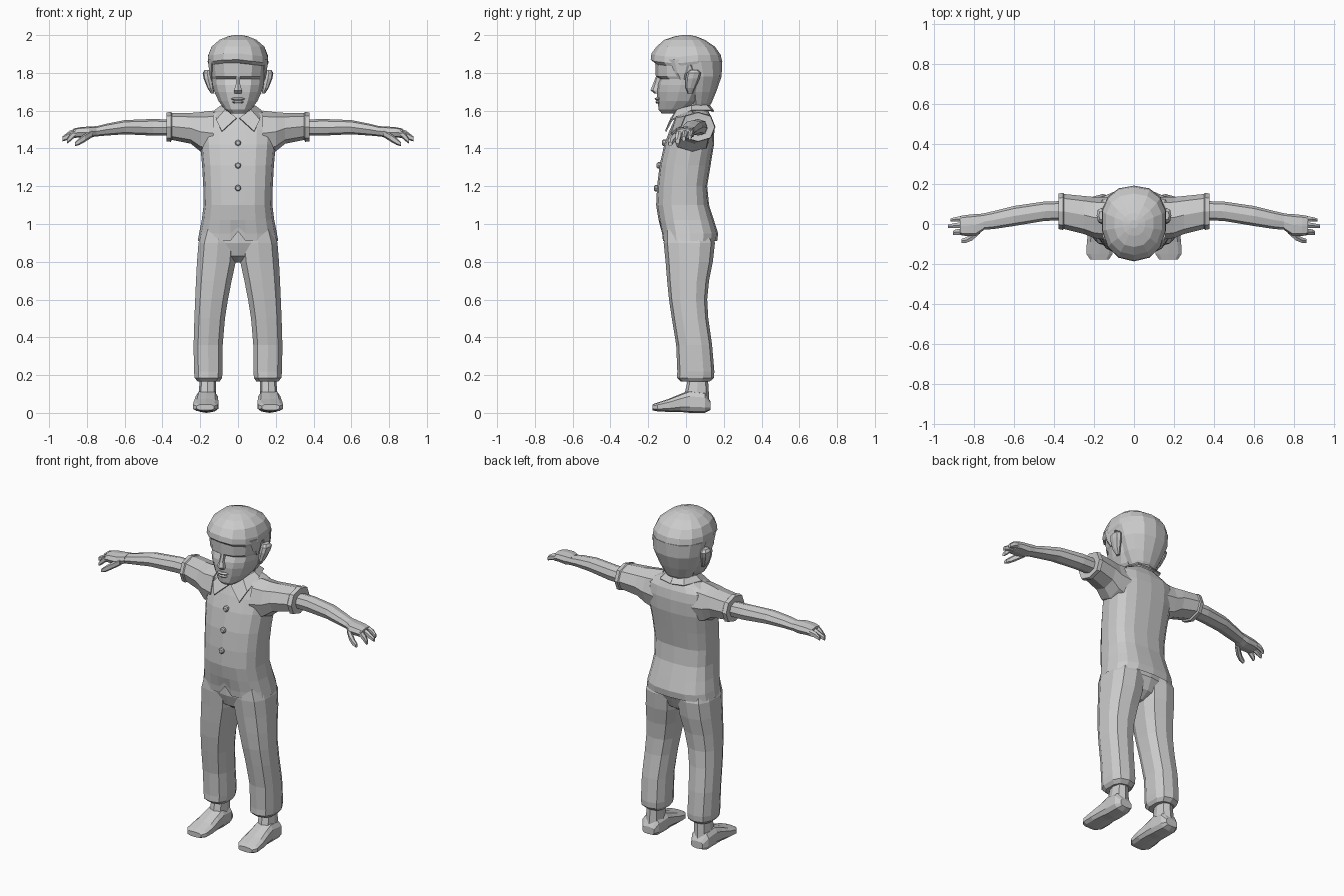
import bpy, bmesh, math
from mathutils import Vector

mat = bpy.data.materials.new("plain_grey")
mat.diffuse_color = (0.6, 0.6, 0.6, 1)


def finish(name, bm, mirror=False, thick=0):
    bmesh.ops.recalc_face_normals(bm, faces=bm.faces)
    me = bpy.data.meshes.new(name)
    bm.to_mesh(me)
    bm.free()
    me.materials.append(mat)
    ob = bpy.data.objects.new(name, me)
    bpy.context.collection.objects.link(ob)
    if thick:
        m = ob.modifiers.new("thickness", 'SOLIDIFY')
        m.thickness, m.offset = thick, 0
    if mirror:
        ob.modifiers.new("mirror", 'MIRROR').use_mirror_merge = False
    return ob


def loft(rings, axis='z', n=12, p=0.8, caps=(True, True)):
    """Each ring: (position on axis, a0, a1, b0, b1[, b of widest point])."""
    bm = bmesh.new()
    rows = []
    for r in rings:
        h, a0, a1, b0, b1 = r[:5]
        mid = r[5] if len(r) > 5 else (b0 + b1) / 2
        row = []
        for i in range(n):
            t = 2 * math.pi * i / n
            s, c = round(math.sin(t), 6), round(math.cos(t), 6)
            a = (a0 + a1) / 2 + (a1 - a0) / 2 * math.copysign(abs(s) ** p, s)
            b = mid - (mid - b0 if c > 0 else b1 - mid) * math.copysign(abs(c) ** p, c)
            row.append(bm.verts.new({'z': (a, b, h), 'x': (h, a, b), 'y': (a, h, b)}[axis]))
        rows.append(row)
    for lo, hi in zip(rows, rows[1:]):
        for i in range(n):
            j = (i + 1) % n
            bm.faces.new((lo[i], lo[j], hi[j], hi[i]))
    if caps[0]:
        bm.faces.new(rows[0])
    if caps[1]:
        bm.faces.new(rows[-1])
    return bm


def sym(*rings):
    """Rings symmetric in x: (z, half width, front y, back y[, mid y])."""
    return [(r[0], -r[1], r[1]) + tuple(r[2:]) for r in rings]


# Shirt body with a notch in the front hem
bm = loft(sym((0.91, .213, -.125, .165, .02), (0.95, .206, -.13, .17, .02),
              (1.02, .192, -.145, .148, .01), (1.10, .182, -.158, .122, 0),
              (1.20, .184, -.153, .112, 0), (1.31, .19, -.14, .13, .01),
              (1.42, .2, -.115, .148, .03), (1.50, .205, -.085, .15, .04),
              (1.555, .2, -.06, .14, .05), (1.585, .15, -.045, .125, .05),
              (1.615, .075, -.03, .11, .045)), n=16, p=.75, caps=(False, True))
for x in (-.04, .04):
    bmesh.ops.bisect_plane(bm, geom=bm.verts[:] + bm.edges[:] + bm.faces[:],
                           plane_co=(x, 0, 0), plane_no=(1, 0, 0))
for v in bm.verts:
    if abs(v.co.x) < .001 and v.co.y < 0 and v.co.z < .98:
        v.co.z = .96 if v.co.z < .93 else .985
finish("shirt_body", bm)

# Sleeves with an inset opening
finish("sleeves", loft([(.13, -.08, .135, 1.36, 1.60), (.2, -.07, .135, 1.385, 1.592),
                        (.25, -.05, .14, 1.425, 1.588), (.35, -.025, .15, 1.445, 1.588),
                        (.355, -.03, .156, 1.435, 1.594), (.378, -.025, .152, 1.437, 1.59),
                        (.376, 0, .125, 1.46, 1.565)], 'x', 8, .85), True)

# Collar flaps
upper = [(.008, -.078, 1.56), (.065, -.045, 1.605), (.088, .03, 1.625), (.06, .105, 1.63), (0, .122, 1.63)]
lower = [(.085, -.108, 1.49), (.115, -.075, 1.55), (.122, .03, 1.6), (.08, .135, 1.6), (0, .147, 1.595)]
bm = bmesh.new()
u, l = ([bm.verts.new(c) for c in row] for row in (upper, lower))
for i in range(4):
    bm.faces.new((u[i], u[i + 1], l[i + 1], l[i]))
finish("collar", bm, True, .008)

# Shirt buttons
for z, y in ((1.43, -.115), (1.31, -.143), (1.19, -.157)):
    finish("button", loft([(y - .012, -.011, .011, z - .011, z + .011),
                           (y - .006, -.016, .016, z - .017, z + .017),
                           (y + .01, -.016, .016, z - .017, z + .017)], 'y', 8, 1))

# Arms, hands, fingers and thumbs
finish("arms", loft([(.34, .02, .115, 1.468, 1.552), (.45, .015, .112, 1.468, 1.556),
                     (.6, -.01, .09, 1.475, 1.55), (.7, -.025, .065, 1.468, 1.53),
                     (.765, -.03, .05, 1.462, 1.513)], 'x', 8, .85), True)
finish("hands", loft([(.75, -.03, .052, 1.465, 1.518), (.79, -.058, .05, 1.455, 1.516),
                      (.84, -.06, .045, 1.458, 1.512), (.87, -.055, .04, 1.455, 1.505)],
                     'x', 8, .7), True)
for i, (y0, y1, tip, drop) in enumerate(((-.056, -.022, .905, .02), (-.021, .01, .93, .008), (.011, .04, .918, 0))):
    finish("finger", loft([(.86, y0, y1, 1.462, 1.503), (.89, y0, y1 - .003, 1.456 - drop, 1.495 - drop),
                           (tip, y0, y1 - .012, 1.445 - drop, 1.472 - drop)], 'x', 6, .8), True)
finish("thumbs", loft([(.77, -.05, -.01, 1.46, 1.5), (.81, -.085, -.045, 1.435, 1.478),
                       (.84, -.096, -.066, 1.418, 1.455), (.862, -.095, -.073, 1.412, 1.435)],
                      'x', 6, .8), True)

# Trousers: hip piece and two legs
finish("trouser_hips", loft(sym((.795, .03, -.04, .07), (.83, .09, -.092, .12),
                                (.90, .19, -.115, .148), (.98, .178, -.115, .13)), n=12, p=.7))
finish("trouser_legs", loft([(.165, .095, .215, -.025, .125), (.185, .082, .232, -.048, .148),
                             (.22, .078, .236, -.046, .15), (.36, .078, .238, -.052, .138),
                             (.5, .066, .234, -.075, .118), (.6, .05, .23, -.09, .112),
                             (.7, .03, .226, -.1, .122), (.8, .008, .221, -.108, .142),
                             (.9, 0, .213, -.118, .153), (.97, .01, .19, -.115, .13)],
                            'z', 10, .75), True)

# Shoes: ankle and foot
finish("ankles", loft([(.03, .115, .22, -.01, .125), (.09, .115, .21, -.01, .122),
                       (.2, .118, .2, .015, .115)], 'z', 8, .8), True)
finish("feet", loft([(.13, .125, .205, .015, .06), (.1, .11, .225, 0, .11), (.02, .105, .226, 0, .12),
                     (-.03, .104, .23, .005, .1), (-.09, .1, .238, .005, .075),
                     (-.15, .105, .24, .008, .055), (-.178, .125, .22, .014, .045)], 'y', 10, .65), True)

# Neck
finish("neck", loft(sym((1.55, .075, -.03, .1), (1.62, .068, -.025, .098), (1.72, .07, -.04, .1)), n=10, p=.9))

# Head with an undercut brow
finish("head", loft(sym((1.585, .04, -.128, -.04, -.08), (1.605, .07, -.145, .02, -.05),
                        (1.65, .105, -.15, .07, -.01), (1.70, .128, -.155, .1, .01),
                        (1.735, .138, -.152, .12, .02), (1.768, .142, -.138, .13, .02),
                        (1.782, .146, -.16, .13, .02), (1.85, .152, -.163, .14, .02),
                        (1.93, .11, -.12, .11, .02)), n=14, p=.85))

# Nose wedge and lips
finish("nose", loft(sym((1.692, .02, -.168, -.13), (1.708, .024, -.188, -.13),
                        (1.74, .013, -.175, -.13), (1.785, .012, -.158, -.13)), n=6, p=.9))
for z, w, y in ((1.663, .038, -.166), (1.646, .032, -.163)):
    finish("lip", loft(sym((z - .008, w * .7, y + .006, -.12), (z, w, y, -.12),
                           (z + .007, w * .6, y + .008, -.12)), n=8, p=.9))

# Ears
bm = loft([(1.69, .125, .142, .01, .035), (1.72, .13, .162, -.002, .05),
           (1.77, .135, .182, -.002, .072), (1.80, .14, .187, .005, .08),
           (1.815, .14, .176, .02, .065)], 'z', 8, .85)
finish("ears", bm, True)

# Hair: back of the head, then the cap with a swept fringe
finish("hair_back", loft(sym((1.60, .062, .03, .108, .06), (1.64, .085, .03, .135, .06),
                             (1.70, .118, .02, .16, .06), (1.78, .15, .01, .188, .06),
                             (1.86, .161, -.02, .192, .04)), n=14, p=.9))
bm = loft(sym((1.845, .158, -.166, .188, .02), (1.862, .164, -.187, .191, .02),
              (1.895, .161, -.183, .184, .02), (1.94, .142, -.155, .152, .015),
              (1.975, .1, -.115, .1, .01), (1.993, .055, -.06, .055, 0),
              (2.0, .02, -.02, .02, 0)), n=14, p=.9)
for v in bm.verts:
    if v.co.y < 0 and v.co.z < 1.9:
        v.co.z += .012 - abs(v.co.x + .03) * .12
finish("hair_cap", bm)

# Sideburns in front of the ears
finish("sideburns", loft([(1.765, .135, .146, -.035, -.005), (1.80, .13, .154, -.06, .01),
                          (1.87, .12, .16, -.09, .04)], 'z', 6, .8), True)
